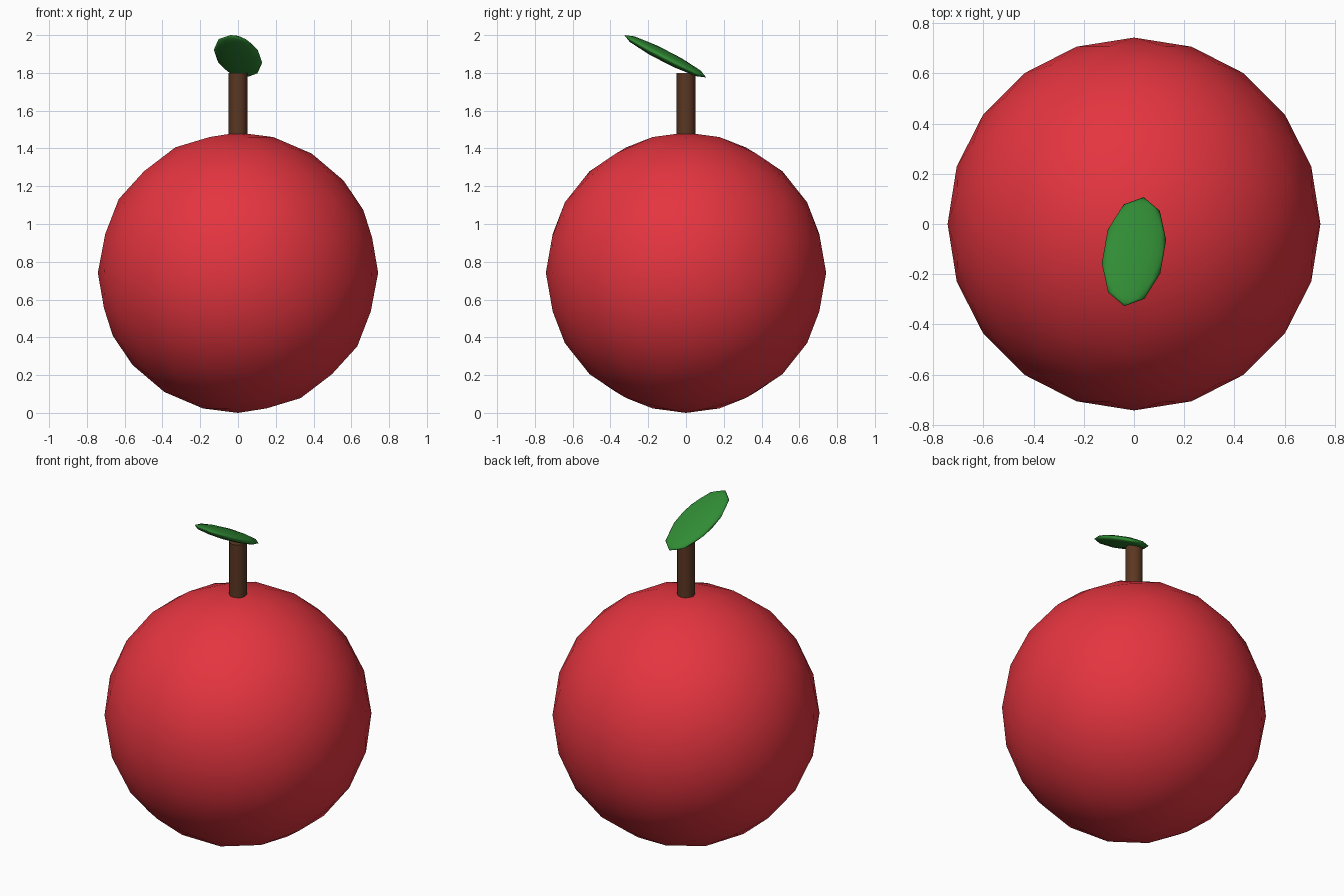
import bpy
from math import radians

if "Cube" in bpy.data.objects:
    bpy.data.objects.remove(bpy.data.objects["Cube"])


def material(name, color):
    m = bpy.data.materials.new(name)
    m.diffuse_color = (*color, 1)
    m.use_nodes = True
    m.node_tree.nodes["Principled BSDF"].inputs["Base Color"].default_value = m.diffuse_color
    return m


def finish(name, mat):
    ob = bpy.context.object
    ob.name = name
    ob.data.materials.append(mat)
    return ob


red = material("apple red", (0.78, 0.035, 0.05))
brown = material("stem brown", (0.105, 0.038, 0.016))
green = material("leaf green", (0.03, 0.26, 0.035))

R = 0.742

# Round fruit resting on the ground
bpy.ops.mesh.primitive_ico_sphere_add(subdivisions=3, radius=R, location=(0, 0, R))
finish("fruit", red)
bpy.ops.object.shade_smooth()

# Short upright stem, sunk slightly into the fruit
bpy.ops.mesh.primitive_cylinder_add(vertices=12, radius=0.049, depth=0.37,
                                    location=(0, 0, 1.615))
finish("stem", brown)
bpy.ops.object.shade_smooth_by_angle(angle=radians(40))

# Flattened leaf, tilted up towards the front and turned a little
bpy.ops.mesh.primitive_ico_sphere_add(subdivisions=2, radius=1,
                                      location=(0, -0.11, 1.888),
                                      rotation=(radians(-27), 0, radians(-10)))
finish("leaf", green).scale = (0.124, 0.247, 0.031)
bpy.ops.object.shade_smooth()
